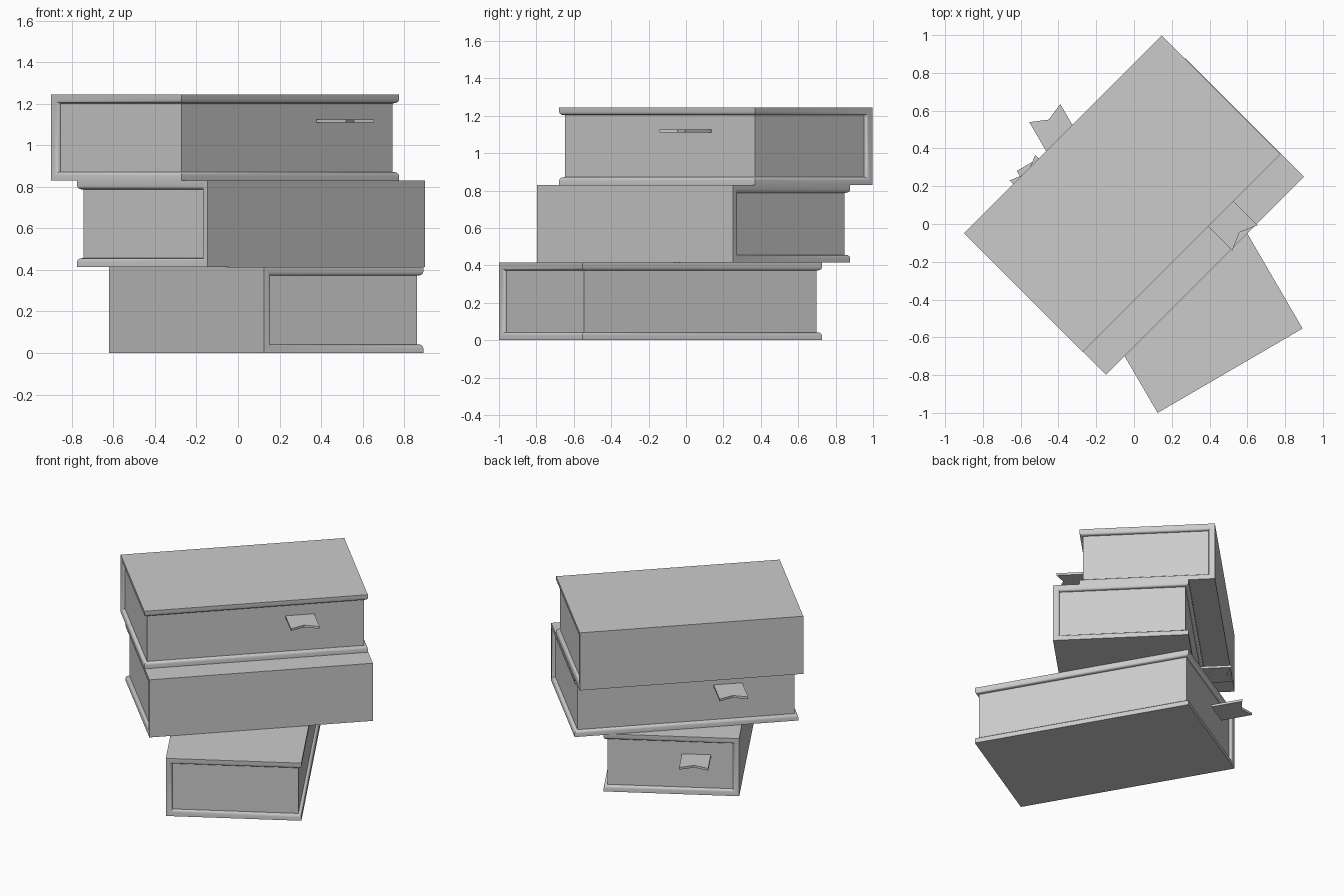
import bpy, bmesh, math
from mathutils import Matrix, Vector

if "Cube" in bpy.data.objects:
    bpy.data.objects.remove(bpy.data.objects["Cube"])

WIDTH, LENGTH, HEIGHT = 0.888, 1.482, 0.415
BOARD, SPINE, INSET = 0.042, 0.042, 0.022

grey = bpy.data.materials.new("plain grey")
grey.use_nodes = True
grey.diffuse_color = (0.6, 0.6, 0.6, 1)
grey.node_tree.nodes["Principled BSDF"].inputs["Base Color"].default_value = grey.diffuse_color


def prism(outline, depth):
    """Extrude a closed outline by the depth vector."""
    bm = bmesh.new()
    face = bm.faces.new([bm.verts.new(p) for p in outline])
    result = bmesh.ops.extrude_face_region(bm, geom=[face])
    moved = [v for v in result["geom"] if isinstance(v, bmesh.types.BMVert)]
    bmesh.ops.translate(bm, verts=moved, vec=depth)
    bmesh.ops.recalc_face_normals(bm, faces=bm.faces)
    return bm


def finish(bm, name, place):
    mesh = bpy.data.meshes.new(name)
    bm.to_mesh(mesh)
    bm.free()
    mesh.materials.append(grey)
    obj = bpy.data.objects.new(name, mesh)
    obj.matrix_world = place
    bpy.context.collection.objects.link(obj)
    bpy.context.view_layer.objects.active = obj
    for other in bpy.context.selected_objects:
        other.select_set(False)
    obj.select_set(True)
    bpy.ops.object.shade_smooth_by_angle(angle=math.radians(40))
    return obj


def cover(name, place):
    """C-shaped case with rounded inner rims."""
    w, h, t, s = WIDTH, HEIGHT, BOARD, SPINE
    profile = [(0, 0), (w, 0), (w, t), (s, t), (s, h - t), (w, h - t), (w, h), (0, h)]
    bm = prism([(x, 0, z) for x, z in profile], (0, LENGTH, 0))

    def inner(v):
        return v.co.x > s - 0.001 and t - 0.001 < v.co.z < h - t + 0.001

    def is_rim(e):
        a, b = e.verts
        lengthwise = abs(a.co.y - b.co.y) > 0.1
        return inner(a) and inner(b) and not (lengthwise and a.co.x < w / 2)

    rims = [e for e in bm.edges if is_rim(e)]
    bmesh.ops.bevel(bm, geom=rims, offset=0.018, segments=3, profile=0.5, affect='EDGES')
    finish(bm, name, place)


def pages(name, place):
    y0, y1 = INSET, LENGTH - INSET
    x0, x1 = SPINE - 0.01, WIDTH - INSET
    z0 = BOARD - 0.005
    outline = [(x0, y0, z0), (x1, y0, z0), (x1, y1, z0), (x0, y1, z0)]
    finish(prism(outline, (0, 0, HEIGHT - 2 * z0)), name, place)


def bookmark(name, place, root, turn, reach, lift):
    """Ribbon with a notched tip, pointing along its own +x."""
    half, notch, thick = 0.095, 0.04, 0.016
    outline = [(-0.08, -half, 0), (reach, -half, 0), (reach - notch, 0, 0),
               (reach, half, 0), (-0.08, half, 0)]
    local = Matrix.Translation((*root, lift)) @ Matrix.Rotation(turn, 4, 'Z')
    finish(prism(outline, (0, 0, thick)), name, place @ local)


# Each book: name, spine corner, rotation, bookmark root, bookmark turn, reach, lift
books = [
    ("bottom", (0.125, -1.0), 30.2, (0.282, LENGTH), math.pi / 2, 0.19, 0.265),
    ("middle", (0.9, 0.25), 135, (WIDTH, 1.02), 0, 0.2, 0.275),
    ("top", (-0.9, -0.05), -45, (WIDTH, 1.035), 0, 0.18, 0.28),
]
for level, (name, corner, angle, root, turn, reach, lift) in enumerate(books):
    place = (Matrix.Translation(Vector((*corner, level * HEIGHT)))
             @ Matrix.Rotation(math.radians(angle), 4, 'Z'))
    cover(name + "_book_cover", place)
    pages(name + "_book_pages", place)
    bookmark(name + "_bookmark", place, root, turn, reach, lift)
